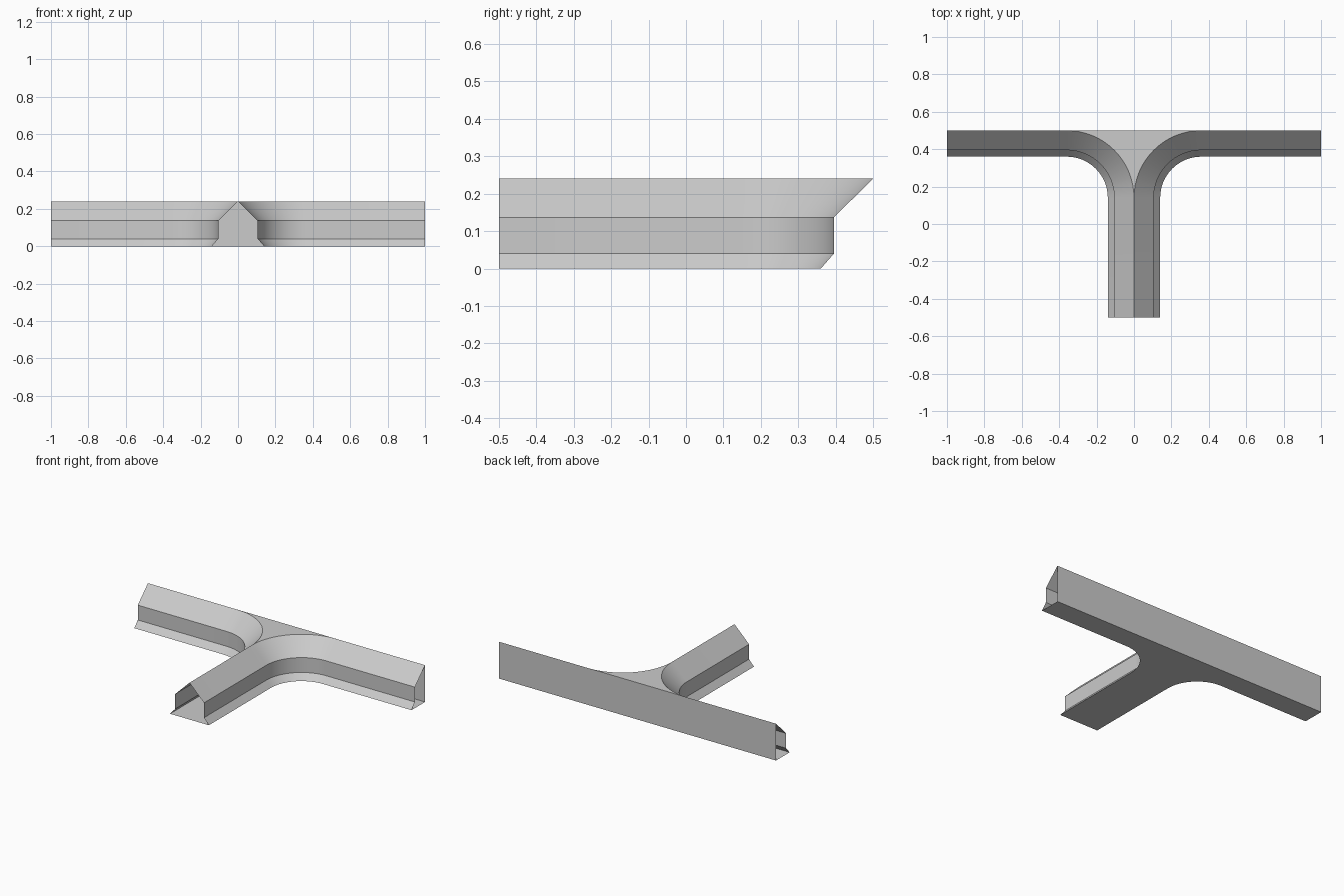
import bpy, bmesh, math

if "Cube" in bpy.data.objects:
    bpy.data.objects.remove(bpy.data.objects["Cube"])

FOOT, HALF, R = 0.14, 0.105, 0.36      # foot reach, wall half-width, ridge bend radius
Z_LOW, Z_HIGH, TOP = 0.04, 0.137, 0.24
SEG = 16

# Ridge path of the right half: stem, quarter bend, arm; each with its sideways normal
path = [((0, -0.5), (1, 0))]
for i in range(SEG + 1):
    a = math.pi / 2 * i / SEG
    n = (math.cos(a), -math.sin(a))
    path.append(((R - R * n[0], 0.5 - R - R * n[1]), n))
path.append(((1, 0.5), (0, -1)))

bm = bmesh.new()
cache = {}


def vert(p):
    key = tuple(round(c, 4) for c in p)
    if key not in cache:
        cache[key] = bm.verts.new(key)
    return cache[key]


def section(ridge, n, back_y):
    """Loop: foot, wall, ridge, back top, back bottom, floor under ridge."""
    x, y = ridge
    loop = [(x + n[0] * d, y + n[1] * d, z)
            for d, z in ((FOOT, 0), (HALF, Z_LOW), (HALF, Z_HIGH), (0, TOP))]
    loop += [(x, back_y, TOP), (x, back_y, 0), (x, y, 0)]
    return [vert(p) for p in loop]


# Loft the sections, skipping collapsed faces and those inside the mirror plane
rings = [section(p, n, -0.5 if i == 0 else 0.5) for i, (p, n) in enumerate(path)]
for a, b in zip(rings, rings[1:]):
    for j in range(len(a)):
        k = (j + 1) % len(a)
        quad = list(dict.fromkeys([a[j], b[j], b[k], a[k]]))
        if len(quad) > 2 and any(v.co.x > 1e-4 for v in quad):
            bm.faces.new(quad)
for v in [v for v in bm.verts if not v.link_faces]:
    bm.verts.remove(v)

mesh = bpy.data.meshes.new("wall_junction")
bm.to_mesh(mesh)
bm.free()
wall = bpy.data.objects.new("wall_junction", mesh)
bpy.context.collection.objects.link(wall)
bpy.context.view_layer.objects.active = wall
wall.select_set(True)

# Mirror to the left half, then smooth only the bends
mod = wall.modifiers.new("mirror", 'MIRROR')
mod.use_clip = True
bpy.ops.object.modifier_apply(modifier=mod.name)
bpy.ops.object.shade_smooth_by_angle(angle=math.radians(30))
